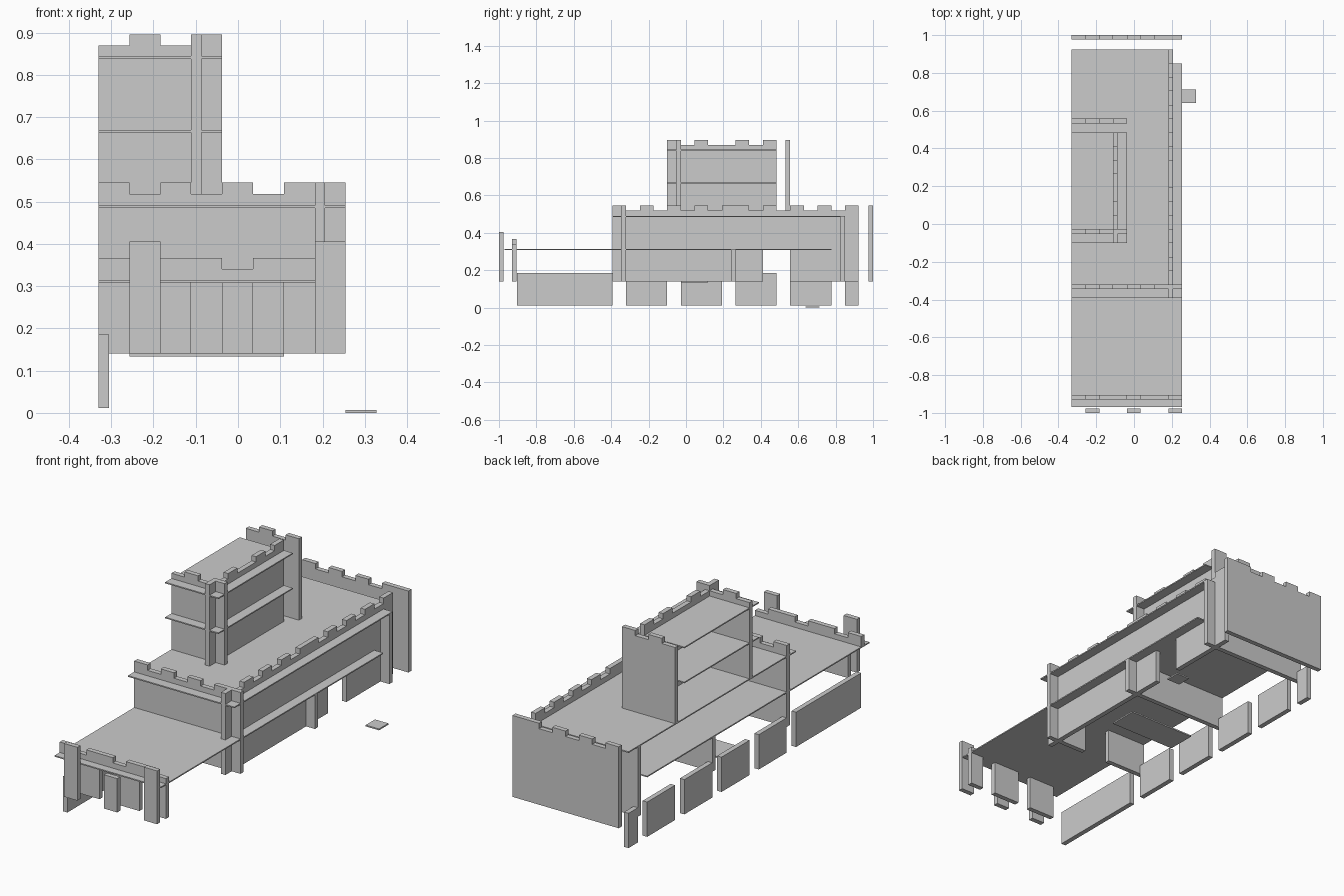
import bpy, bmesh

if "Cube" in bpy.data.objects:
    bpy.data.objects.remove(bpy.data.objects["Cube"])

U = 0.0731            # grid unit of the slotted panels
T = 0.0245            # panel thickness
XL, YF = -0.33, -0.393  # left edge and front edge of the main block


def prism(name, pts, axis, a, b):
    """Extrude an outline of (s, z) points between a and b along an axis."""
    bm = bmesh.new()
    place = (lambda s, z, d: (d, s, z)) if axis == 'x' else (lambda s, z, d: (s, d, z))
    vs = [bm.verts.new(place(s, z, a)) for s, z in pts]
    face = bm.faces.new(vs)
    ext = bmesh.ops.extrude_face_region(bm, geom=[face])
    for v in ext['geom']:
        if isinstance(v, bmesh.types.BMVert):
            v.co['xyz'.index(axis)] = b
    bmesh.ops.recalc_face_normals(bm, faces=bm.faces)
    me = bpy.data.meshes.new(name)
    bm.to_mesh(me)
    bm.free()
    ob = bpy.data.objects.new(name, me)
    bpy.context.collection.objects.link(ob)
    return ob


def box(name, x0, x1, y0, y1, z0, z1):
    return prism(name, [(x0, z0), (x1, z0), (x1, z1), (x0, z1)], 'y', y0, y1)


def steps(start, heights):
    """Stepped line of (s, z) points, one height per unit."""
    pts = []
    for i, h in enumerate(heights):
        for s in (start + i * U, start + (i + 1) * U):
            if len(pts) > 1 and pts[-1][1] == h and pts[-2][1] == h:
                pts[-1] = (s, h)
            elif not pts or pts[-1] != (s, h):
                pts.append((s, h))
    return pts


def wall(name, axis, start, at, top, hi, low, z0, legs=None, door_z=0.308):
    """Battlement panel: top is a string of h/l units, legs a string of #/. units."""
    upper = steps(start, [hi if c == 'h' else low for c in top])
    legs = legs or '#' * len(top)
    lower = steps(start, [z0 if c == '#' else door_z for c in legs])
    return prism(name, lower + upper[::-1], axis, at, at + T)


def ux(i):
    return XL + i * U


def uy(i):
    return YF + i * U


# Main block walls
wall('main_front_wall', 'y', XL, uy(1) - T, 'hlhlhlhh', 0.545, 0.518, 0.14, '###..###')
wall('main_back_wall', 'y', XL, 1 - T, 'hlhlhlhh', 0.545, 0.518, 0.14)
wall('main_right_wall', 'x', YF, ux(7), 'hlhlhlhlhhlhlhlhlh', 0.545, 0.518, 0.14,
     '###########..#####')
box('inner_back_wall', XL, ux(8), uy(17) - T, uy(17), 0.14, 0.485)
box('inner_cross_wall', XL, ux(8), uy(9) - T, uy(9), 0.14, 0.308)

# Upper floor with narrower ledge on the right
box('upper_floor', XL, ux(7), YF, uy(18), 0.485, 0.491)
box('upper_ledge', ux(7), ux(8), YF, uy(17), 0.485, 0.491)

# Lower floor reaching out to the gate terrace
box('lower_floor', XL, ux(8), -0.97, uy(16), 0.308, 0.314)

# Gate wall and front posts
wall('gate_wall', 'y', XL, -0.93, 'hlhhlhhl', 0.366, 0.34, 0.14, '.##.##.#')
for name, i, z1 in (('gate_post_left', 1, 0.405), ('gate_post_middle', 4, 0.308),
                    ('gate_post_right', 7, 0.405)):
    box(name, ux(i), ux(i + 1), -1, -1 + T, 0.14, z1)

# Tower
TY = uy(4)
wall('tower_front_wall', 'y', XL, uy(5) - T, 'lhlh', 0.896, 0.87, 0.491)
wall('tower_back_wall', 'y', XL, uy(13) - T, 'lhlh', 0.896, 0.87, 0.491)
wall('tower_right_wall', 'x', TY, ux(3), 'hlhllhlh', 0.896, 0.87, 0.491)
for name, z in (('tower_floor', 0.664), ('tower_roof', 0.838)):
    box(name, XL, ux(4), TY, uy(12), z, z + 0.006)

# Low panels along the left side
for i, (a, b) in enumerate(((-7, 0), (1, 4), (5, 8), (9, 12), (13, 16), (17, 18))):
    box(f'left_low_panel_{i + 1}', XL, XL + T, uy(a), uy(b), 0.012, 0.185)

# Loose plates
box('inner_plate', ux(1), ux(6), uy(5), uy(7), 0.133, 0.14)
box('ground_tile', ux(8), 0.328, 0.64, 0.713, 0, 0.007)
